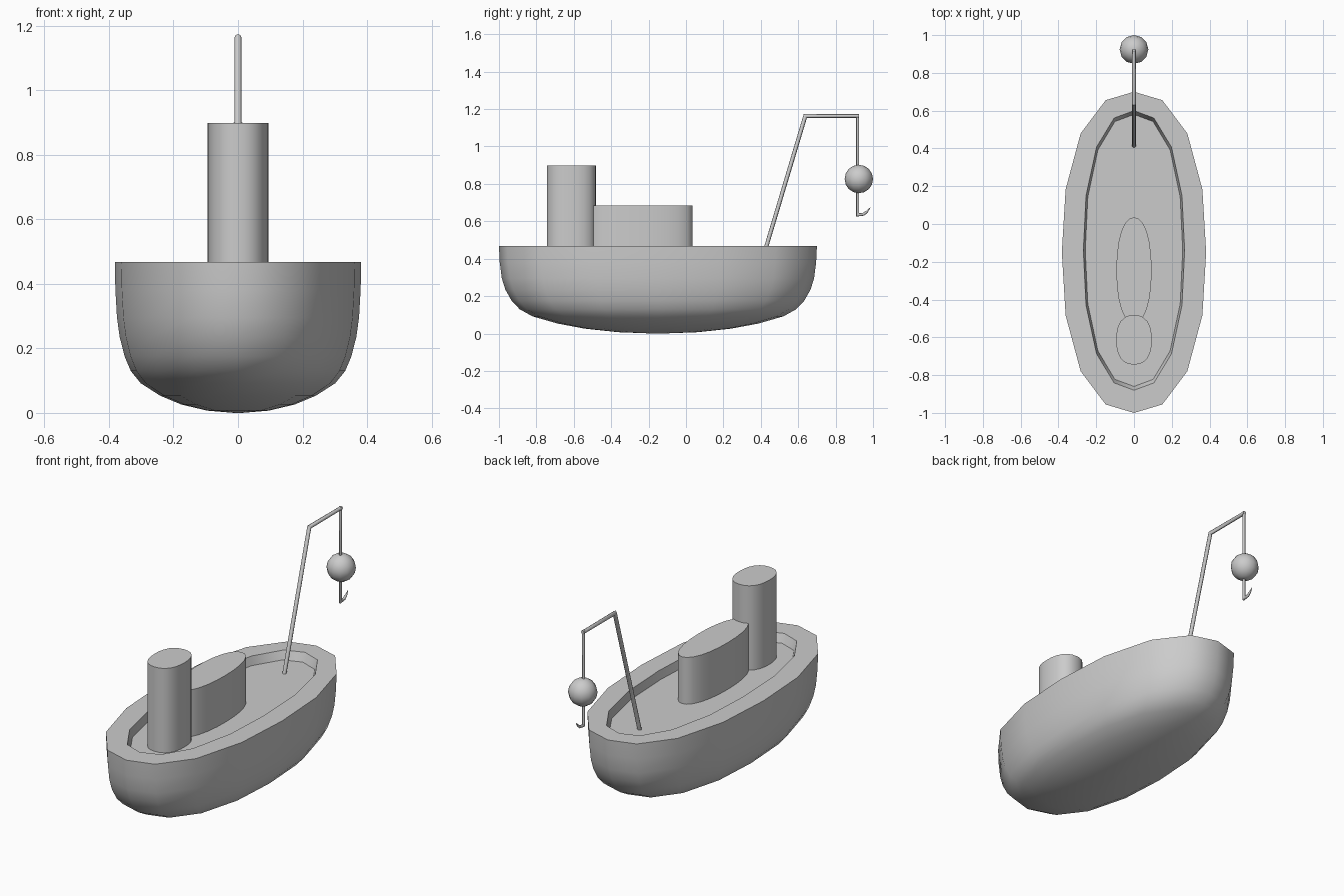
import bpy, bmesh, math
from mathutils import Vector

if "Cube" in bpy.data.objects:
    bpy.data.objects.remove(bpy.data.objects["Cube"])


def finish(name, bm, angle=50):
    bmesh.ops.recalc_face_normals(bm, faces=bm.faces)
    mesh = bpy.data.meshes.new(name)
    bm.to_mesh(mesh)
    bm.free()
    obj = bpy.data.objects.new(name, mesh)
    bpy.context.collection.objects.link(obj)
    bpy.ops.object.select_all(action='DESELECT')
    bpy.context.view_layer.objects.active = obj
    obj.select_set(True)
    bpy.ops.object.shade_smooth_by_angle(angle=math.radians(angle))
    return obj


def bridge(bm, rings):
    for a, b in zip(rings, rings[1:]):
        n = len(a)
        for i in range(n):
            bm.faces.new((a[i], a[(i + 1) % n], b[(i + 1) % n], b[i]))
    bm.faces.new(rings[0])
    bm.faces.new(rings[-1])


def oval_loft(name, sections, sides=16, power=2.3):
    """Stack rounded ovals given as (half_x, half_y, centre_y, z)."""
    bm = bmesh.new()
    rings = []
    for hx, hy, cy, z in sections:
        ring = []
        for i in range(sides):
            t = 2 * math.pi * i / sides
            c, s = math.cos(t), math.sin(t)
            x = math.copysign(abs(c) ** (2 / power), c)
            y = math.copysign(abs(s) ** (2 / power), s)
            k = math.hypot(x, y) * (abs(c) ** power + abs(s) ** power) ** (1 / power)
            r = 1 / (abs(c) ** power + abs(s) ** power) ** (1 / power)
            ring.append(bm.verts.new((hx * r * c, cy + hy * r * s, z)))
        rings.append(ring)
    bridge(bm, rings)
    return finish(name, bm)


def tube(name, points, radii, sides=8):
    """Round bar along a path in the x = 0 plane, with mitred corners."""
    bm = bmesh.new()
    pts = [Vector((0, y, z)) for y, z in points]
    rings = []
    for i, p in enumerate(pts):
        d_in = (p - pts[max(i - 1, 0)]).normalized()
        d_out = (pts[min(i + 1, len(pts) - 1)] - p).normalized()
        d = (d_in + d_out).normalized()
        ref = d_in if i else d_out
        side = Vector((1, 0, 0))
        up = d.cross(side) / max(d.dot(ref), 0.5)
        rings.append([bm.verts.new(p + radii[i] * (math.cos(a) * side + math.sin(a) * up))
                      for a in (2 * math.pi * k / sides for k in range(sides))])
    bridge(bm, rings)
    return finish(name, bm)


# hull: rounded bowl, broad rim, shallow well with a flat deck
profile = [(0.03, 0.0), (0.25, 0.007), (0.46, 0.026), (0.63, 0.053), (0.79, 0.092),
           (0.87, 0.13), (0.92, 0.175), (0.96, 0.235), (0.982, 0.295),
           (0.995, 0.38), (1.0, 0.468)]
hull = [(0.382 * s, 0.85 * s, -0.15, z) for s, z in profile]
hull += [(0.268, 0.74, -0.14, 0.468), (0.258, 0.72, -0.14, 0.42)]
oval_loft("hull", hull)

# cabin and funnel
oval_loft("cabin", [(0.093, 0.28, -0.245, z) for z in (0.41, 0.685)], 24, 2.2)
oval_loft("funnel", [(0.094, 0.131, -0.613, z) for z in (0.41, 0.898)], 24, 2.4)

# crane arm, cable and hook
tube("crane_arm", [(0.413, 0.41), (0.638, 1.163), (0.925, 1.163)], [0.011, 0.011, 0.01])
tube("cable_and_hook", [(0.918, 1.172), (0.918, 0.634), (0.95, 0.638), (0.968, 0.652), (0.985, 0.673)],
     [0.008, 0.008, 0.008, 0.006, 0.001])

# ball weight on the cable
bm = bmesh.new()
bmesh.ops.create_uvsphere(bm, u_segments=12, v_segments=8, radius=0.076)
bmesh.ops.translate(bm, verts=bm.verts, vec=(0, 0.924, 0.826))
finish("ball_weight", bm)
